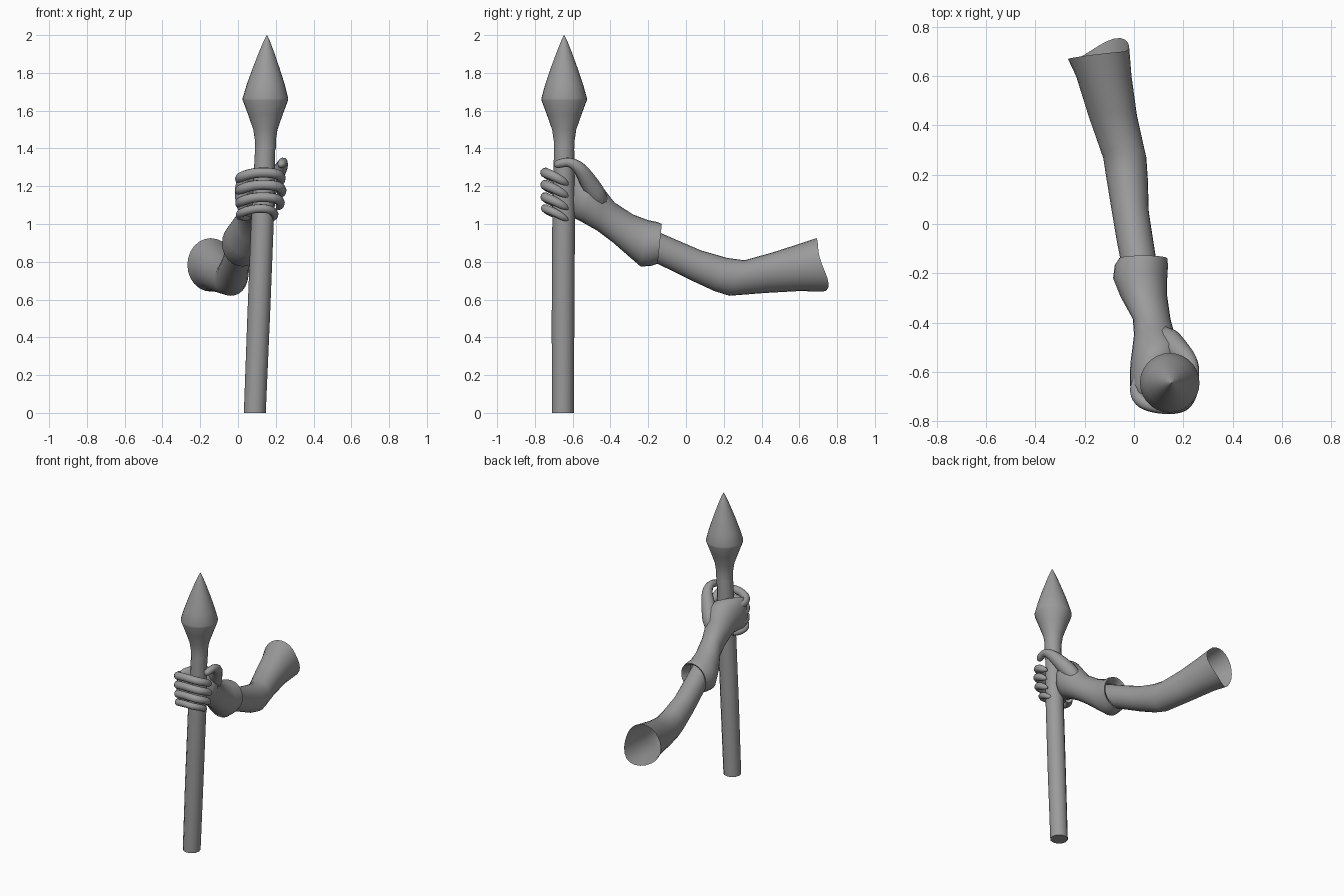
import bpy, bmesh, math
from mathutils import Vector

if "Cube" in bpy.data.objects:
    bpy.data.objects.remove(bpy.data.objects["Cube"])

grey = bpy.data.materials.new("plain_grey")
grey.diffuse_color = (0.33, 0.33, 0.33, 1)
grey.use_nodes = True
grey.node_tree.nodes["Principled BSDF"].inputs["Base Color"].default_value = grey.diffuse_color


def finish(name, bm, angle=50):
    bmesh.ops.recalc_face_normals(bm, faces=bm.faces[:])
    me = bpy.data.meshes.new(name)
    bm.to_mesh(me)
    bm.free()
    me.materials.append(grey)
    ob = bpy.data.objects.new(name, me)
    bpy.context.collection.objects.link(ob)
    bpy.ops.object.select_all(action='DESELECT')
    ob.select_set(True)
    bpy.context.view_layer.objects.active = ob
    bpy.ops.object.shade_smooth_by_angle(angle=math.radians(angle))
    return ob


def loft(name, rings, cap_start=False, cap_end=False, angle=50):
    """Skin a list of rings of points."""
    bm = bmesh.new()
    loops = [[bm.verts.new(p) for p in r] for r in rings]
    n = len(loops[0])
    for a, b in zip(loops, loops[1:]):
        for i in range(n):
            j = (i + 1) % n
            bm.faces.new((a[i], a[j], b[j], b[i]))
    if cap_start:
        bm.faces.new(loops[0])
    if cap_end:
        bm.faces.new(loops[-1])
    return finish(name, bm, angle)


def oval(top, bottom, left, right, skew=0, bulge=0, n=24):
    """Oval ring between a top and bottom (y, z) and a left and right x."""
    t, b = Vector((0, *top)), Vector((0, *bottom))
    mid, half = (t + b) / 2, (t - b) / 2
    cx, rx = (left + right) / 2, (right - left) / 2
    pts = []
    for i in range(n):
        a = math.tau * i / n
        c, s = math.cos(a), math.sin(a)
        dy = skew * c + bulge * max(0, math.cos(a + math.radians(55))) ** 2
        pts.append(mid + half * s + Vector((cx + rx * c, dy, 0)))
    return pts


def disc(x, y, z, r, n=16):
    return [(x + r * math.cos(math.tau * i / n),
             y + r * math.sin(math.tau * i / n), z) for i in range(n)]


def tube(name, pts, radii):
    """Round-ended digit following a smooth path."""
    cu = bpy.data.curves.new(name, 'CURVE')
    cu.dimensions = '3D'
    cu.bevel_depth = 1
    cu.bevel_resolution = 3
    cu.resolution_u = 5
    cu.use_fill_caps = True
    sp = cu.splines.new('NURBS')
    sp.points.add(len(pts) - 1)
    sp.use_endpoint_u = True
    sp.order_u = 3
    for p, co, r in zip(sp.points, pts, radii):
        p.co = (*co, 1)
        p.radius = r
    tmp = bpy.data.objects.new(name + "_path", cu)
    bpy.context.collection.objects.link(tmp)
    bpy.context.view_layer.update()
    me = bpy.data.meshes.new_from_object(tmp)
    bpy.data.objects.remove(tmp)
    bm = bmesh.new()
    bm.from_mesh(me)
    bpy.data.meshes.remove(me)
    bmesh.ops.remove_doubles(bm, verts=bm.verts[:], dist=0.0005)
    return finish(name, bm, 80)


# Shaft, leaning slightly
loft("shaft", [disc(0.089, -0.652, 0, 0.058, 12), disc(0.109, -0.651, 0.5, 0.06, 12),
               disc(0.129, -0.648, 1.0, 0.06, 12), disc(0.145, -0.645, 1.43, 0.053, 12)],
     cap_start=True, cap_end=True)

# Pointed head with a flared socket
profile = [(1.40, .055), (1.44, .055), (1.50, .064), (1.58, .092), (1.655, .120),
           (1.665, .121), (1.74, .100), (1.82, .073), (1.91, .040), (1.97, .016), (2.0, .001)]
loft("spear_head", [disc(0.145 + 0.008 * max(0, z - 1.66) / .34, -0.645, z, r, 28)
                    for z, r in profile], cap_end=True, angle=25)

# Sleeved arm, open at the shoulder with a wavy hem
loft("arm", [oval((.69, .925), (.68, .642), -.268, -.02, .015, .065),
             oval((.60, .895), (.60, .645), -.235, -.01),
             oval((.46, .85), (.42, .635), -.185, .012),
             oval((.31, .808), (.23, .62), -.125, .05),
             oval((.22, .82), (.15, .645), -.112, .056),
             oval((.08, .86), (.02, .705), -.09, .06),
             oval((-.06, .92), (-.10, .765), -.068, .08),
             oval((-.22, .99), (-.26, .84), -.035, .105)])

# Glove: folded cuff, wrist and palm
loft("glove", [oval((-.20, .985), (-.21, .83), -.04, .11),
               oval((-.14, .985), (-.155, .81), -.045, .12),
               oval((-.128, 1.0), (-.15, .79), -.06, .135),
               oval((-.15, 1.01), (-.185, .778), -.078, .138),
               oval((-.20, 1.02), (-.24, .775), -.085, .135),
               oval((-.28, 1.05), (-.31, .835), -.055, .135),
               oval((-.38, 1.115), (-.39, .905), -.005, .148),
               oval((-.43, 1.18), (-.47, .965), .0, .165),
               oval((-.48, 1.25), (-.55, 1.01), -.008, .20),
               oval((-.53, 1.285), (-.59, 1.03), -.014, .19),
               oval((-.60, 1.285), (-.625, 1.04), -.017, .13),
               oval((-.65, 1.28), (-.66, 1.045), -.016, .075),
               oval((-.685, 1.27), (-.69, 1.05), -.008, .06),
               oval((-.71, 1.25), (-.71, 1.065), .012, .045)],
     cap_end=True, angle=80)

# Four fingers curling round the front of the shaft
for i, (z, reach) in enumerate([(1.265, 0), (1.20, .004), (1.135, -.004), (1.075, -.035)]):
    r = (.027, .027, .026, .023)[i]
    path = [(.05, -.60, z - .035), (.01, -.64, z - .035), (.012, -.715, z - .015),
            (.09, -.745, z + .008), (.195 + reach, -.745, z + .006), (.232 + reach, -.69, z - .016),
            (.222 + reach, -.64, z - .046), (.212 + reach, -.625, z - .054)]
    tube("finger_%d" % (i + 1), path, [r, r, r, r, r, r * .95, r * .8, r * .25])

# Thumb growing out of the palm and hooking forward over the far side
tube("thumb", [(.09, -.43, 1.07), (.125, -.46, 1.13), (.175, -.51, 1.215), (.228, -.56, 1.295),
               (.24, -.615, 1.33), (.235, -.665, 1.322), (.225, -.69, 1.312), (.222, -.697, 1.309)],
     [.02, .055, .05, .036, .025, .024, .02, .006])
